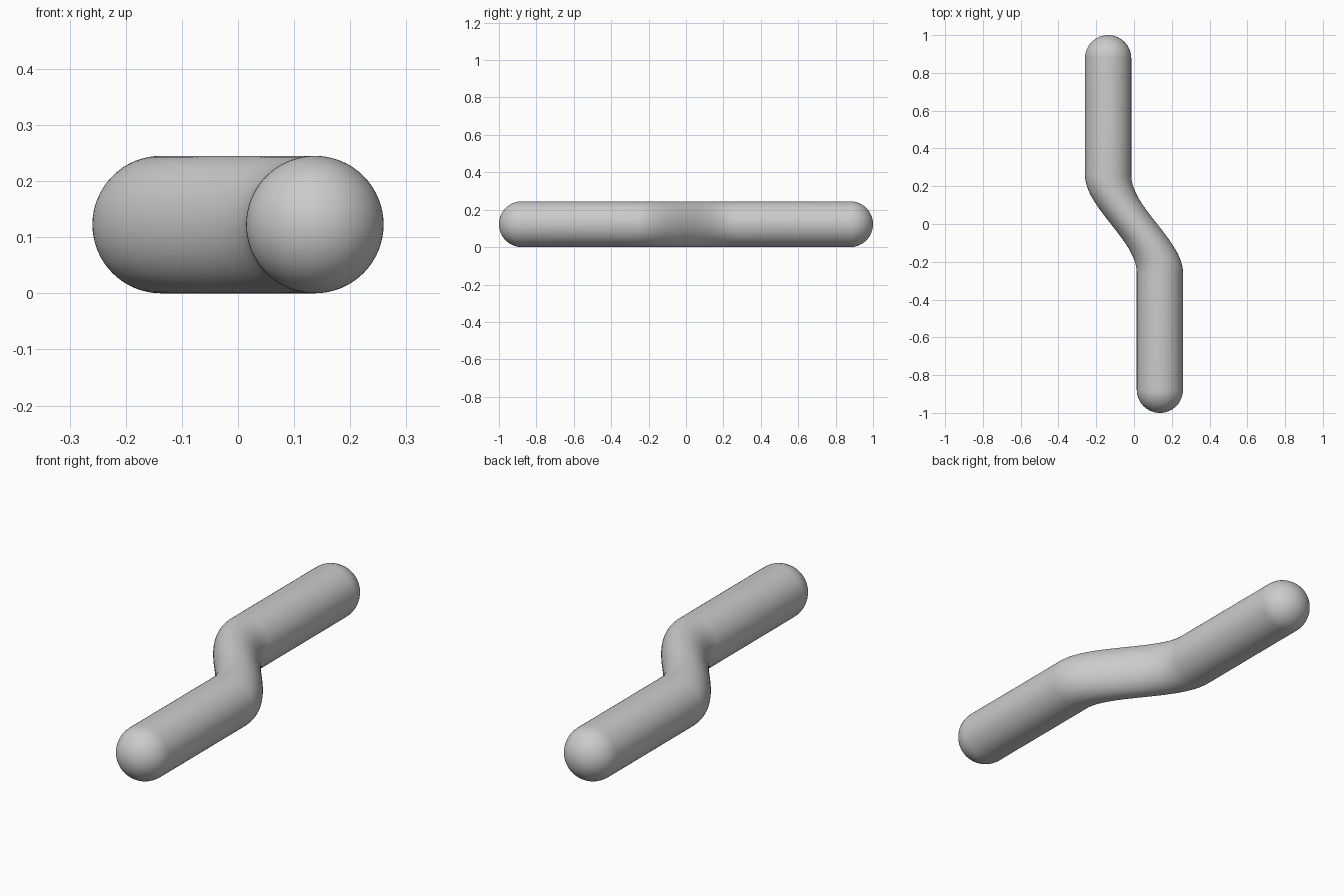
import bpy, bmesh, math
from mathutils import Matrix, Vector

cube = bpy.data.objects.get("Cube")
if cube:
    bpy.data.objects.remove(cube, do_unlink=True)

RADIUS = 0.1225
HALF_LENGTH = 1.0
OFFSET = 0.137      # sideways offset of each straight arm
BEND = 0.26         # half length of the S-bend
SIDES = 64
CAP_STEPS = 16
BEND_STEPS = 40


def bend_x(y):
    """Sideways shift of the centre line: straight, eased S, straight."""
    t = min(max((BEND - y) / (2 * BEND), 0), 1)
    return OFFSET * (2 * t * t * (3 - 2 * t) - 1)


# Capsule half-profile: front dome, bend stations, back dome
cap_y = HALF_LENGTH - RADIUS
cap = [(RADIUS * math.sin(a), cap_y + RADIUS * math.cos(a))
       for a in (i * math.pi / 2 / CAP_STEPS for i in range(CAP_STEPS + 1))]
body = [(RADIUS, BEND - 2 * BEND * i / BEND_STEPS) for i in range(BEND_STEPS + 1)]
profile = cap + body + [(r, -y) for r, y in reversed(cap)]

# Revolve the profile about the long axis
bm = bmesh.new()
verts = [bm.verts.new((0, y, r)) for r, y in profile]
edges = [bm.edges.new(pair) for pair in zip(verts, verts[1:])]
bmesh.ops.spin(bm, geom=verts + edges, cent=(0, 0, 0), axis=(0, 1, 0),
               angle=math.tau, steps=SIDES)
bmesh.ops.remove_doubles(bm, verts=bm.verts, dist=0.0001)

# Slide each cross-section sideways to form the S-bend, and rest it on the ground
for v in bm.verts:
    v.co += Vector((bend_x(v.co.y), 0, RADIUS))
bmesh.ops.recalc_face_normals(bm, faces=bm.faces)

mesh = bpy.data.meshes.new("bent_rod")
bm.to_mesh(mesh)
bm.free()
rod = bpy.data.objects.new("bent_rod", mesh)
bpy.context.collection.objects.link(rod)
mesh.shade_smooth()
